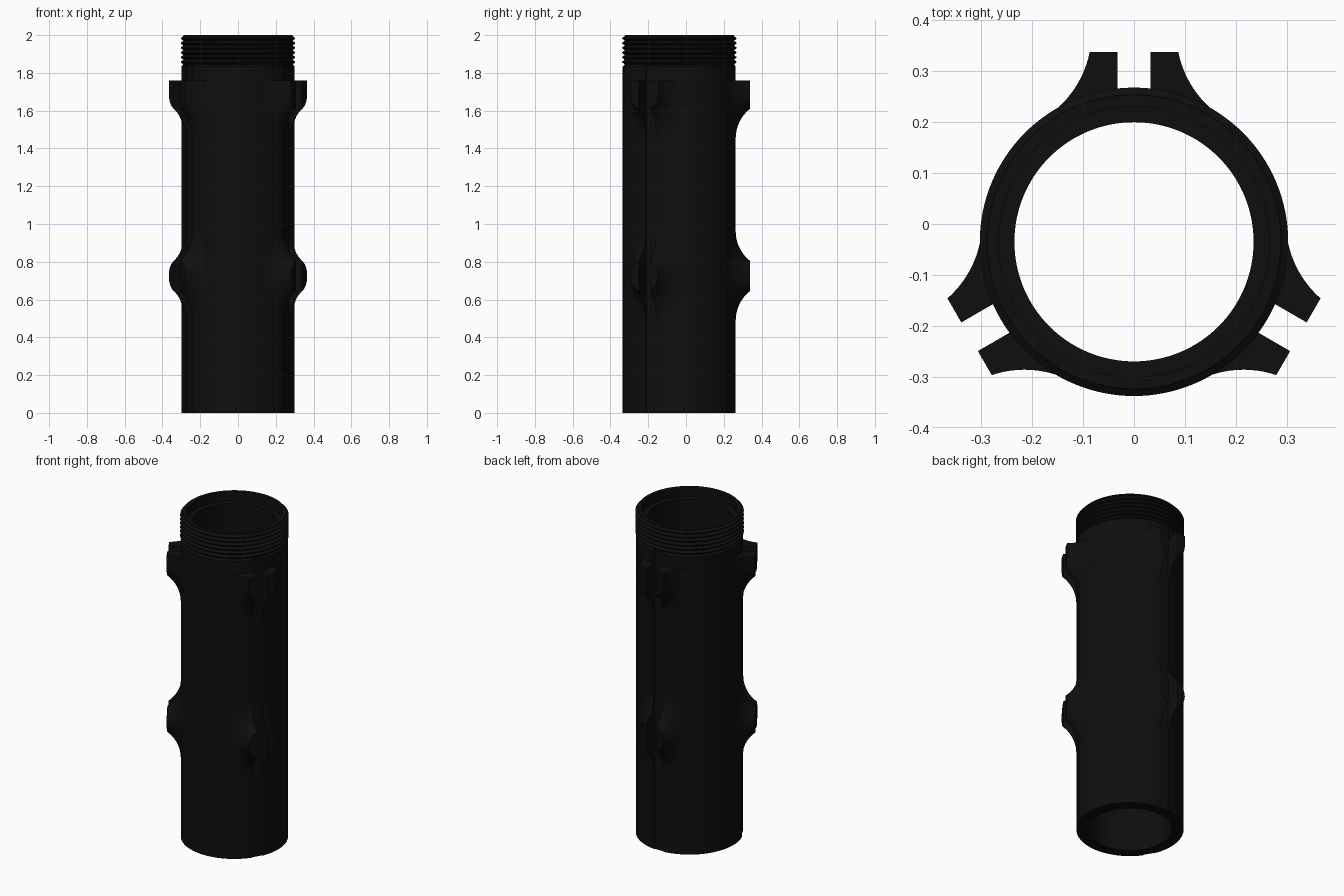
import bpy, bmesh, math
from mathutils import Vector, Matrix

if "Cube" in bpy.data.objects:
    bpy.data.objects.remove(bpy.data.objects["Cube"])

AXIS_Y = -0.035      # tube axis offset
R, BORE = 0.30, 0.235
FIL = 0.20           # lug fillet radius
TIP, TIP_R = 0.373, 0.087   # lug tip distance from axis, half width
SLOT, FLOOR = 0.0325, 0.294

black = bpy.data.materials.new("matte black")
black.diffuse_color = (0.0045, 0.0045, 0.0045, 1)
black.use_nodes = True
black.node_tree.nodes["Principled BSDF"].inputs["Base Color"].default_value = black.diffuse_color


def make_object(name, bm):
    bmesh.ops.recalc_face_normals(bm, faces=bm.faces)
    me = bpy.data.meshes.new(name)
    bm.to_mesh(me)
    bm.free()
    ob = bpy.data.objects.new(name, me)
    bpy.context.collection.objects.link(ob)
    ob.location.y = AXIS_Y
    me.materials.append(black)
    return ob


def make_tube():
    # closed wall profile with thread ridges and a counterbore at the mouth
    prof = [(BORE, 0), (R, 0), (R, 1.835), (0.289, 1.845)]
    ridges, z0, z1 = 6, 1.845, 1.995
    pitch = (z1 - z0) / ridges
    for i in range(ridges):
        z = z0 + i * pitch
        prof += [(0.303, z + pitch * 0.42), (0.303, z + pitch * 0.58),
                 (0.289, z + pitch)]
    prof += [(0.289, 2.0), (0.266, 2.0), (0.266, 1.945), (BORE, 1.945)]
    n = 128
    bm = bmesh.new()
    rings = [[bm.verts.new((r * math.cos(a), r * math.sin(a), z)) for r, z in prof]
             for a in (2 * math.pi * k / n for k in range(n))]
    m = len(prof)
    for k in range(n):
        p, q = rings[k], rings[(k + 1) % n]
        for j in range(m):
            bm.faces.new((p[j], q[j], q[(j + 1) % m], p[(j + 1) % m]))
    return make_object("tube_body", bm)


def fillet_section(phi, steps=12):
    # arc from the lug tip edge down to its tangent point on the tube
    c, s = math.cos(phi), math.sin(phi)
    tip = Vector((TIP_R * c, TIP, TIP_R * s))

    def centre(d):
        return Vector((d * c, math.sqrt((R + FIL) ** 2 - (d * c) ** 2), d * s))
    lo, hi = TIP_R, 0.45
    for _ in range(40):
        mid = (lo + hi) / 2
        if (centre(mid) - tip).length < FIL:
            lo = mid
        else:
            hi = mid
    cen = centre(lo)
    foot = Vector((cen.x * R / (R + FIL), cen.y * R / (R + FIL), cen.z))
    a, b = (tip - cen).normalized(), (foot - cen).normalized()
    w = a.angle(b)
    pts = [cen + FIL * (a * math.sin((1 - t) * w) + b * math.sin(t * w)) / math.sin(w)
           for t in (i / steps for i in range(steps + 1))]
    return pts + [Vector((foot.x, 0.24, foot.z))]


def make_lug(name, z, turn, top=None):
    # round boss, or a half-round boss running straight up to a flat top
    n = 48
    shift = Vector((0, 0, z))
    if top is None:
        cols = [[p + shift for p in fillet_section(2 * math.pi * k / n)] for k in range(n)]
    else:
        cols = [[p + shift for p in fillet_section(-math.pi * k / (n // 2))]
                for k in range(n // 2 + 1)]
        rise = Vector((0, 0, top - z))
        cols = [[p + rise for p in cols[0]]] + cols + [[p + rise for p in cols[-1]]]
    bm = bmesh.new()
    vs = [[bm.verts.new(p) for p in col] for col in cols]
    count = len(vs)
    for k in range(count if top is None else count - 1):
        p, q = vs[k], vs[(k + 1) % count]
        for j in range(len(p) - 1):
            bm.faces.new((p[j], q[j], q[j + 1], p[j + 1]))
    bm.faces.new([c[0] for c in vs])
    bm.faces.new([c[-1] for c in vs])
    if top is not None:
        bm.faces.new(vs[0] + vs[-1][::-1])
    bm.transform(Matrix.Rotation(turn, 4, 'Z'))
    return make_object(name, bm)


# three long slot cutters
turns = [math.radians(a) for a in (0, 120, 240)]
bm = bmesh.new()
for t in turns:
    mat = (Matrix.Rotation(t, 4, 'Z') @ Matrix.Translation((0, (FLOOR + 0.5) / 2, 0.87))
           @ Matrix.Diagonal((2 * SLOT, 0.5 - FLOOR, 1.94, 1)))
    bmesh.ops.create_cube(bm, size=1, matrix=mat)
cutter = make_object("slot_cutter", bm)
cutter.hide_render = True

# tube and two rows of slotted lugs
parts = [make_tube()]
for i, t in enumerate(turns):
    parts.append(make_lug(f"upper_lug_{i + 1}", 1.69, t, top=1.76))
    parts.append(make_lug(f"lower_lug_{i + 1}", 0.725, t))

for ob in parts:
    bpy.ops.object.select_all(action='DESELECT')
    ob.select_set(True)
    bpy.context.view_layer.objects.active = ob
    mod = ob.modifiers.new("slot", 'BOOLEAN')
    mod.operation = 'DIFFERENCE'
    mod.solver = 'EXACT'
    mod.object = cutter
    bpy.ops.object.modifier_apply(modifier=mod.name)
    bpy.ops.object.shade_smooth_by_angle(angle=math.radians(30))

bpy.data.objects.remove(cutter)
